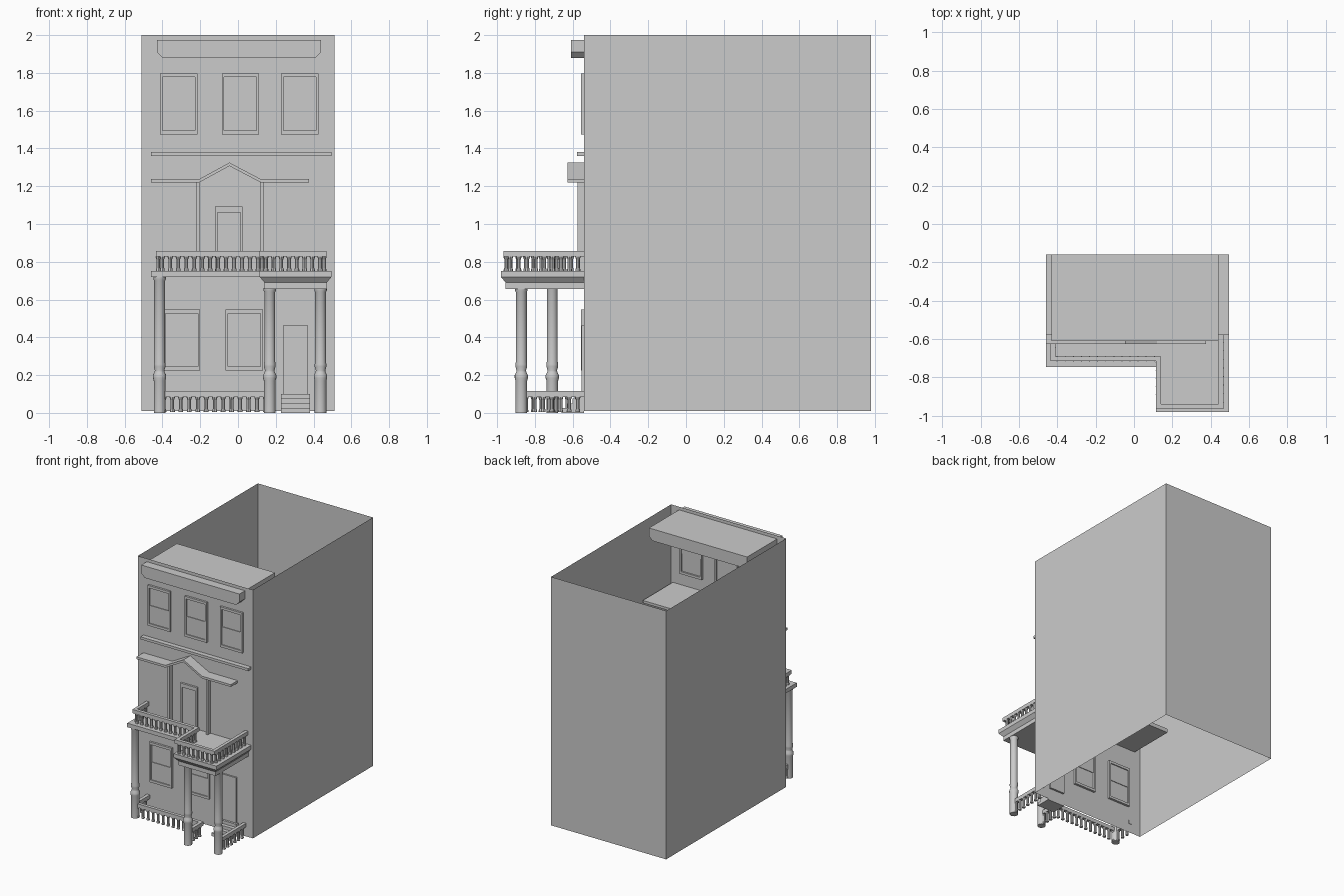
import bpy, bmesh, math
from mathutils import Vector

if "Cube" in bpy.data.objects:
    bpy.data.objects.remove(bpy.data.objects["Cube"])

BACK = -0.16   # slabs run through the front wall to this depth
WALL = -0.54   # plane of the front wall


def finish(name, bm):
    bmesh.ops.recalc_face_normals(bm, faces=bm.faces)
    me = bpy.data.meshes.new(name)
    bm.to_mesh(me)
    bm.free()
    ob = bpy.data.objects.new(name, me)
    bpy.context.collection.objects.link(ob)
    return ob


def add_box(bm, x0, x1, y0, y1, z0, z1):
    vs = bmesh.ops.create_cube(bm, size=1)["verts"]
    for v in vs:
        v.co = Vector(((x0 + x1) / 2 + v.co.x * (x1 - x0),
                       (y0 + y1) / 2 + v.co.y * (y1 - y0),
                       (z0 + z1) / 2 + v.co.z * (z1 - z0)))


def boxes(name, dims):
    bm = bmesh.new()
    for d in dims:
        add_box(bm, *d)
    return finish(name, bm)


def prism(name, pts, a, b, axis):
    """Extrude a 2D outline along y (points are x,z) or z (points are x,y)."""
    bm = bmesh.new()
    mk = (lambda p, t: (p[0], t, p[1])) if axis == "y" else (lambda p, t: (p[0], p[1], t))
    face = bm.faces.new([bm.verts.new(mk(p, a)) for p in pts])
    new = bmesh.ops.extrude_face_region(bm, geom=[face])["geom"]
    shift = (0, b - a, 0) if axis == "y" else (0, 0, b - a)
    bmesh.ops.translate(bm, vec=shift, verts=[g for g in new if isinstance(g, bmesh.types.BMVert)])
    return finish(name, bm)


def lathe(bm, x, y, prof, n):
    """Turned solid from (radius, z) pairs."""
    rings = [[bm.verts.new((x + r * math.cos(2 * math.pi * i / n),
                            y + r * math.sin(2 * math.pi * i / n), z)) for i in range(n)]
             for r, z in prof]
    for lo, hi in zip(rings, rings[1:]):
        for i in range(n):
            bm.faces.new((lo[i], lo[(i + 1) % n], hi[(i + 1) % n], hi[i]))
    bm.faces.new(rings[0])
    bm.faces.new(rings[-1])


def railing(name, path, z0, zr, z1, width, step):
    """Handrail along an axis-aligned path with turned balusters beneath."""
    bm = bmesh.new()
    h, w = zr - z0, width / 2
    prof = [(.013, z0), (.013, z0 + .1 * h), (.010, z0 + .2 * h),
            (.010, z0 + .8 * h), (.014, z0 + .95 * h), (.014, zr)]
    for (ax, ay), (bx, by) in zip(path, path[1:]):
        add_box(bm, min(ax, bx) - w, max(ax, bx) + w,
                min(ay, by) - w, max(ay, by) + w, zr, z1)
        n = max(1, round(math.hypot(bx - ax, by - ay) / step))
        for i in range(n):
            t = (i + .5) / n
            lathe(bm, ax + (bx - ax) * t, ay + (by - ay) * t, prof, 8)
    return finish(name, bm)


def window(name, x0, x1, z0, z1):
    t, yf, yb = .013, -.556, -.522
    zm = (z0 + z1) / 2
    boxes(name, [
        (x0, x0 + t, yf, yb, z0, z1), (x1 - t, x1, yf, yb, z0, z1),      # jambs
        (x0 + t, x1 - t, yf, yb, z1 - .02, z1), (x0 + t, x1 - t, yf, yb, z0, z0 + .02),
        (x0 + t, x1 - t, -.548, -.535, z0 + .02, zm),                     # lower sash
        (x0 + t, x1 - t, -.543, -.530, zm, z1 - .02)])                    # upper sash


# Open shell: four single-sided walls
bm = bmesh.new()
corners = [(-.51, WALL), (.51, WALL), (.51, .98), (-.51, .98)]
lo = [bm.verts.new((x, y, .01)) for x, y in corners]
hi = [bm.verts.new((x, y, 2)) for x, y in corners]
for i in range(4):
    j = (i + 1) % 4
    bm.faces.new((lo[i], lo[j], hi[j], hi[i]))
finish("house_walls", bm)

# Top cornice with chamfered lower corners
prism("top_cornice", [(-.43, 1.975), (-.43, 1.91), (-.40, 1.88), (.41, 1.88),
                      (.44, 1.91), (.44, 1.975)], -.61, BACK, "y")
# String course
boxes("string_course", [(-.46, .495, -.578, BACK, 1.36, 1.38)])
# Gabled canopy strip
top = [(-.46, 1.238), (-.205, 1.238), (-.045, 1.325), (.12, 1.238), (.375, 1.238)]
prism("gable_canopy", top + [(x, z - .018) for x, z in reversed(top)], -.627, BACK, "y")
# Thin posts under the gable
boxes("gable_posts", [(-.222, -.204, -.575, WALL + .02, .75, 1.23),
                      (.117, .135, -.575, WALL + .02, .75, 1.23)])

# Windows
for i, x in enumerate((-.412, -.086, .228)):
    window(f"upper_window_{i}", x, x + .197, 1.475, 1.798)
for i, x in enumerate((-.397, -.065)):
    window(f"lower_window_{i}", x, x + .197, .225, .547)

# Doors
boxes("balcony_door", [(-.122, -.109, -.556, -.522, .75, 1.092),
                       (.012, .025, -.556, -.522, .75, 1.092),
                       (-.109, .012, -.556, -.522, 1.062, 1.092),
                       (-.109, .012, -.545, -.530, .75, 1.062)])
boxes("front_door", [(.237, .37, -.553, -.525, .1, .462)])
# Front steps
boxes("front_steps", [(.228, .382, WALL - .03 * (4 - i), WALL, .025 * i, .025 * (i + 1))
                      for i in range(4)])

# L-shaped balcony floor and the deeper frieze below its right bay
prism("balcony_floor", [(-.46, BACK), (-.46, -.745), (.115, -.745), (.115, -.98),
                        (.495, -.98), (.495, BACK)], .72, .752, "z")
bm = bmesh.new()
outline = lambda d, z: [bm.verts.new(p) for p in (
    (.115 + d, -.98 + d, z), (.495 - d, -.98 + d, z), (.495 - d, BACK, z), (.115 + d, BACK, z))]
rings = [outline(.025, .657), outline(.025, .69), outline(0, .72)]
for a, b in zip(rings, rings[1:]):
    for i in range(4):
        j = (i + 1) % 4
        bm.faces.new((a[i], a[j], b[j], b[i]))
bm.faces.new(rings[0])
bm.faces.new(rings[-1])
finish("balcony_frieze", bm)

# Balcony railing
railing("balcony_railing", [(-.422, -.55), (-.422, -.703), (.127, -.703), (.127, -.952),
                            (.455, -.952), (.455, -.55)], .752, .828, .858, .026, .043)
# Porch fence
railing("porch_fence_left", [(-.415, -.55), (-.415, -.705), (.168, -.705), (.168, -.87)],
        .005, .085, .115, .026, .045)
railing("porch_fence_right", [(.437, -.87), (.437, -.55)], .005, .085, .115, .026, .048)

# Turned porch columns
for name, x, y, h in (("porch_column_left", -.415, -.708, .72),
                      ("porch_column_middle", .168, -.872, .66),
                      ("porch_column_right", .437, -.872, .66)):
    bm = bmesh.new()
    lathe(bm, x, y, [(.031, 0), (.031, .17), (.035, .185), (.035, .20), (.027, .215),
                     (.025, .225), (.031, .245), (.031, .258), (.029, .27),
                     (.029, h - .02), (.033, h - .012), (.033, h)], 16)
    ob = finish(name, bm)
    bpy.context.view_layer.objects.active = ob
    ob.select_set(True)
    bpy.ops.object.shade_smooth_by_angle(angle=math.radians(30))
    ob.select_set(False)
